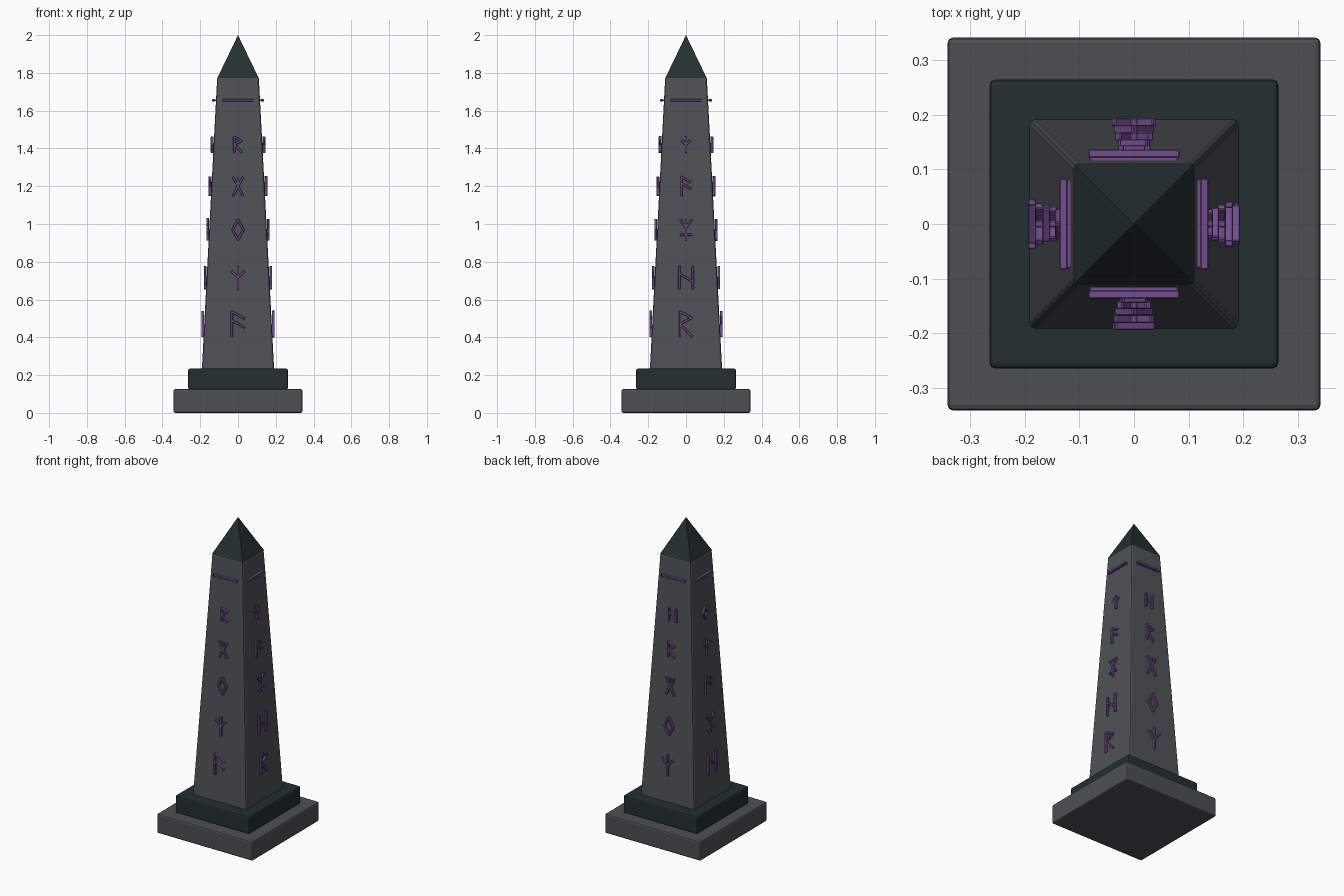
import bpy, bmesh, math
from mathutils import Vector, Matrix

if "Cube" in bpy.data.objects:
    bpy.data.objects.remove(bpy.data.objects["Cube"])


def mat(name, rgb):
    m = bpy.data.materials.new(name)
    m.diffuse_color = (*rgb, 1)
    m.use_nodes = True
    m.node_tree.nodes["Principled BSDF"].inputs["Base Color"].default_value = m.diffuse_color
    return m


STONE = mat("grey stone", (0.078, 0.086, 0.092))
PLINTH = mat("plinth grey stone", (0.074, 0.078, 0.086))
DARK = mat("dark green stone", (0.017, 0.029, 0.029))
PURPLE = mat("purple rune", (0.17, 0.075, 0.27))


def add(name, bm, m):
    me = bpy.data.meshes.new(name)
    bm.to_mesh(me)
    bm.free()
    me.materials.append(m)
    o = bpy.data.objects.new(name, me)
    bpy.context.collection.objects.link(o)
    return o


def frustum(name, z0, z1, h0, h1, m, bevel):
    """Square block with half widths h0 (bottom) and h1 (top)."""
    bm = bmesh.new()
    bmesh.ops.create_cube(bm, size=2)
    for v in bm.verts:
        top = v.co.z > 0
        h = h1 if top else h0
        v.co = (v.co.x * h, v.co.y * h, z1 if top else z0)
    bmesh.ops.bevel(bm, geom=bm.edges[:], offset=bevel, segments=2,
                    profile=0.5, affect='EDGES')
    return add(name, bm, m)


# Stepped plinth and tapered shaft
frustum("base_step", 0.0, 0.126, 0.341, 0.341, PLINTH, 0.010)
frustum("upper_step", 0.122, 0.235, 0.264, 0.264, DARK, 0.010)
frustum("shaft", 0.215, 1.778, 0.192, 0.110, STONE, 0.010)

# Pyramid cap, with softened lower rim
bm = bmesh.new()
bmesh.ops.create_cone(bm, cap_ends=True, segments=4, radius1=0.111 * math.sqrt(2),
                      radius2=0, depth=0.23,
                      matrix=Matrix.Translation((0, 0, 1.885)) @ Matrix.Rotation(math.pi / 4, 4, 'Z'))
c = sum((v.co.x for v in bm.verts if v.co.z < 1.8 and v.co.x > 0.01), 0)
if c > 0.15 and min(abs(v.co.x) for v in bm.verts if v.co.z < 1.8) < 0.01:
    bmesh.ops.rotate(bm, verts=bm.verts[:], matrix=Matrix.Rotation(math.pi / 4, 3, 'Z'))
rim = [e for e in bm.edges if all(v.co.z < 1.8 for v in e.verts)]
bmesh.ops.bevel(bm, geom=rim, offset=0.006, segments=2, profile=0.5, affect='EDGES')
add("pyramid_cap", bm, DARK)

# Rune strokes on a unit-high grid: polylines of (across, up)
RUNES = [
    [[(-.25, -.5), (-.25, .5), (.25, .22)], [(-.25, .15), (.25, -.13)]],
    [[(0, -.5), (0, .5)], [(-.27, .28), (0, 0), (.27, .28)]],
    [[(0, .48), (.26, 0), (0, -.48), (-.26, 0), (0, .48)]],
    [[(-.26, -.5), (.26, .48)], [(.26, -.5), (-.26, .48)], [(0, 0), (0, .45)]],
    [[(-.24, -.5), (-.24, .5), (.22, .25), (-.24, 0), (.24, -.5)]],
    [[(-.3, -.5), (-.3, .5)], [(.3, -.5), (.3, .5)], [(-.3, .18), (.3, -.18)]],
    [[(0, -.5), (0, .45)], [(-.27, .48), (0, .1), (.27, .48)], [(-.25, -.25), (.25, -.25)]],
]
# Height and size of each rune, from the bottom up
ROWS = [(0.47, 0.132), (0.716, 0.118), (0.97, 0.110), (1.20, 0.097), (1.42, 0.080)]


def half(z):
    return 0.192 - (z - 0.215) * 0.082 / 1.563


def stroke(bm, a, b, y, width=0.012, depth=0.015):
    """Bevelled bar between two (x, z) points standing at depth -y."""
    d = Vector((b[0] - a[0], 0, b[1] - a[1]))
    mid = Vector(((a[0] + b[0]) / 2, -y, (a[1] + b[1]) / 2))
    rot = Matrix.Rotation(-math.atan2(d.z, d.x), 4, 'Y')
    part = bmesh.ops.create_cube(bm, size=1, matrix=Matrix.Translation(mid) @ rot @
                                 Matrix.Diagonal((d.length + 0.006, depth, width, 1)))
    edges = {e for v in part["verts"] for e in v.link_edges}
    bmesh.ops.bevel(bm, geom=list(edges), offset=0.002, segments=1, affect='EDGES')


# Rune column and top bar on each side, the sequence shifted per side
SIDES = [("front", 0, 0), ("right", 90, 4), ("back", 180, 1), ("left", 270, 5)]
for side, angle, start in SIDES:
    turn = Matrix.Rotation(math.radians(angle), 3, 'Z')
    for row, (z, size) in enumerate(ROWS):
        bm = bmesh.new()
        for line in RUNES[(start + row) % 7]:
            pts = [(x * size, z + u * size) for x, u in line]
            for a, b in zip(pts, pts[1:]):
                stroke(bm, a, b, half(z) + 0.008)
        bmesh.ops.rotate(bm, verts=bm.verts[:], matrix=turn)
        add(f"{side}_rune_{row + 1}", bm, PURPLE)
    bm = bmesh.new()
    stroke(bm, (-0.08, 1.655), (0.08, 1.655), 0.129, 0.014, 0.015)
    # hidden backing keeps the bar seated in the shaft
    stroke(bm, (-0.078, 1.655), (0.078, 1.655), 0.118, 0.008, 0.012)
    bmesh.ops.rotate(bm, verts=bm.verts[:], matrix=turn)
    add(f"{side}_top_bar", bm, PURPLE)
